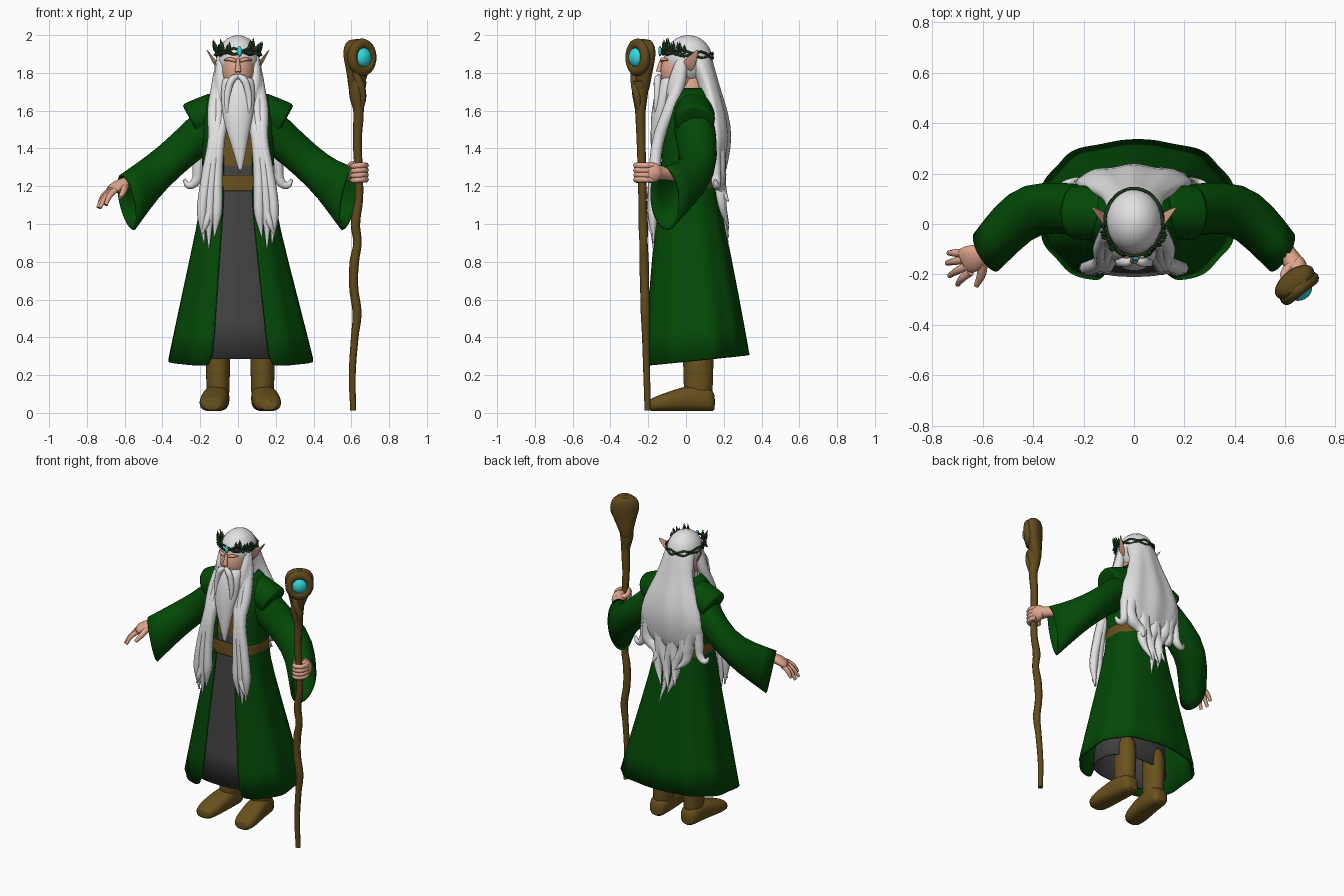
import bpy, bmesh, math, random
from mathutils import Vector as V

if "Cube" in bpy.data.objects:
    bpy.data.objects.remove(bpy.data.objects["Cube"])
random.seed(4)


def material(name, r, g, b):
    m = bpy.data.materials.new(name)
    m.use_nodes = True
    m.diffuse_color = (r, g, b, 1)
    m.node_tree.nodes["Principled BSDF"].inputs["Base Color"].default_value = (r, g, b, 1)
    return m


GREEN = material("green cloth", .001, .066, .002)
GREY = material("grey cloth", .056, .056, .058)
BROWN = material("brown leather", .14, .082, .012)
WOOD = material("staff wood", .12, .07, .012)
SKIN = material("skin", .74, .38, .27)
WHITE = material("white hair", .76, .76, .76)
CYAN = material("cyan gem", .03, .7, .76)
LEAF = material("dark leaf", .014, .04, .014)


def finish(ob, mat, angle=50):
    ob.data.materials.append(mat)
    bpy.ops.object.select_all(action='DESELECT')
    ob.select_set(True)
    bpy.context.view_layer.objects.active = ob
    bpy.ops.object.shade_smooth_by_angle(angle=math.radians(angle))
    return ob


def loft(name, rings, mat, closed=True, caps=True, thick=0):
    """Skin a list of equal point rings."""
    bm = bmesh.new()
    rows = [[bm.verts.new(p) for p in r] for r in rings]
    n = len(rows[0])
    for a, b in zip(rows, rows[1:]):
        for i in range(n if closed else n - 1):
            j = (i + 1) % n
            bm.faces.new((a[i], a[j], b[j], b[i]))
    if caps and closed:
        bm.faces.new(rows[0])
        bm.faces.new(rows[-1])
    bmesh.ops.recalc_face_normals(bm, faces=bm.faces)
    me = bpy.data.meshes.new(name)
    bm.to_mesh(me)
    bm.free()
    ob = bpy.data.objects.new(name, me)
    bpy.context.collection.objects.link(ob)
    finish(ob, mat)
    ob.modifiers.new("soft", 'SUBSURF').levels = 1
    if thick:
        s = ob.modifiers.new("thickness", 'SOLIDIFY')
        s.thickness, s.offset = thick, 0
    return ob


def ring(c, u, v, n=16, p=1):
    """Section spanned by two half axes; p below 1 squares it off."""
    c, u, v = V(c), V(u), V(v)
    soft = lambda k: math.copysign(abs(k) ** p, k)
    return [c + u * soft(math.cos(t)) + v * soft(math.sin(t)) for t in (i * math.tau / n for i in range(n))]


def body(z, rx, yf, yb, gap=0, p=.8, n=48, tilt=0, pleat=0, shift=0):
    """Horizontal rounded section; a gap leaves the front open."""
    cy, ry = (yf + yb) / 2, (yb - yf) / 2
    a0 = math.asin((gap / rx) ** (1 / p)) if gap else 0
    pts = []
    for i in range(n):
        a = a0 + (math.tau - 2 * a0) * i / (n - 1 if gap else n)
        s, c = math.sin(a), math.cos(a)
        k = 1 + pleat * math.cos(10 * a)
        y = cy - k * ry * math.copysign(abs(c) ** p, c)
        pts.append(V((shift + k * rx * math.copysign(abs(s) ** p, s), y, z + tilt * y)))
    return pts


def tube(name, pts, radii, mat, cyclic=False, res=5):
    """Tapered smooth tube through the points."""
    cu = bpy.data.curves.new(name, 'CURVE')
    cu.dimensions, cu.bevel_depth, cu.bevel_resolution, cu.resolution_u = '3D', 1, 2, res
    cu.use_fill_caps = True
    sp = cu.splines.new('BEZIER')
    sp.bezier_points.add(len(pts) - 1)
    sp.use_cyclic_u = cyclic
    for i, (b, p) in enumerate(zip(sp.bezier_points, pts)):
        b.co = p
        b.handle_left_type = b.handle_right_type = 'AUTO'
        b.radius = radii[i] if isinstance(radii, (list, tuple)) else radii
    ob = bpy.data.objects.new(name, cu)
    bpy.context.collection.objects.link(ob)
    bpy.ops.object.select_all(action='DESELECT')
    ob.select_set(True)
    bpy.context.view_layer.objects.active = ob
    bpy.ops.object.convert(target='MESH')
    return finish(bpy.context.object, mat)


def ball(name, c, size, mat, rot=(0, 0, 0), seg=24):
    bpy.ops.mesh.primitive_uv_sphere_add(segments=seg, ring_count=seg // 2, radius=1, location=c, rotation=rot)
    ob = bpy.context.object
    ob.name, ob.scale = name, size
    return finish(ob, mat)


# Coat, tunic and belt
coat = [(.272, .38, -.235, .325, .15, .1, .02, .015), (.6, .305, -.205, .27, .125, .06, .02, .008),
        (1.0, .21, -.168, .195, .085, 0, .012, 0), (1.2, .175, -.132, .155, .072, 0, 0, 0),
        (1.4, .185, -.13, .16, .078, 0, 0, 0), (1.58, .2, -.11, .155, .085, 0, 0, 0),
        (1.66, .17, -.08, .15, .08, 0, 0, 0), (1.715, .11, -.06, .12, .07, 0, 0, 0)]
loft("coat", [body(z, rx, f, b, g, tilt=t, pleat=p, shift=s) for z, rx, f, b, g, t, p, s in coat],
     GREEN, closed=False, thick=.016)
tunic = loft("tunic", [body(*s) for s in [(.285, .25, -.205, .12), (.7, .21, -.175, .12), (1.15, .15, -.13, .12),
             (1.34, .15, -.122, .12), (1.35, .15, -.122, .12), (1.62, .13, -.095, .1)]], GREY, caps=False, thick=.01)
tunic.data.materials.append(BROWN)
for f in tunic.data.polygons:
    f.material_index = int(f.center.z > 1.342)
loft("belt", [body(z, .185, -.14, .166) for z in (1.175, 1.185, 1.25, 1.26)], BROWN, caps=False, thick=.012)

# Sleeves, shoulder caps, boots, ears and side hair
for s in (-1, 1):
    side = "left" if s > 0 else "right"
    arm = [((.15, .04, 1.66), (.13, .04, 1.40), .105, 90), ((.27, .06, 1.545), (.24, .06, 1.32), .1, 85),
           ((.41, .075, 1.405), (.40, .065, 1.18), .1, 68), ((.52, -.015, 1.325), (.48, -.01, 1.08), .095, 60),
           ((.615, -.12, 1.26 + .04 * (s > 0)), (.555, -.1, .97), .085, 62)]
    rings = []
    for top, bot, w, deg in arm:
        top, bot, a = V(top), V(bot), math.radians(deg)
        r = ring((top + bot) / 2, (top - bot) / 2, V((math.cos(a), math.sin(a), 0)) * w, 20)
        rings.append([V((s * p.x, p.y, p.z)) for p in r])
    loft(side + "_sleeve", rings, GREEN, caps=False, thick=.012)
    cap = [ring((s * x, .045, z), (s * d, 0, h), (0, w, 0), 20)
           for x, z, d, h, w in [(.02, 1.625, .01, .06, .06), (.1, 1.61, .015, .1, .095),
                                 (.18, 1.57, .03, .1, .112), (.25, 1.545, .05, .09, .108), (.245, 1.54, .045, .08, .096)]]
    loft(side + "_shoulder_cap", cap, GREEN)
    loft(side + "_boot_shaft", [ring((s * .118 + .012, .065, z), (r, 0, 0), (0, r * 1.25, 0))
         for z, r in [(.03, .062), (.14, .062), (.28, .067), (.45, .067)]], BROWN)
    loft(side + "_boot_foot", [ring((s * x + .012, y, .008 + h / 2), (w, 0, 0), (0, 0, h / 2), p=.75)
         for y, x, w, h in [(.155, .12, .04, .09), (.13, .12, .064, .13), (.03, .125, .07, .145),
                            (-.08, .14, .076, .11), (-.16, .147, .072, .08), (-.205, .15, .05, .06)]], BROWN)
    ear = [((.092, .0, 1.815), .012, .03), ((.115, .015, 1.845), .012, .032),
           ((.14, .04, 1.885), .008, .018), ((.168, .065, 1.925), .002, .003)]
    loft(side + "_ear", [ring((s * c[0], c[1], c[2]), (s * a, a, 0), (0, b, -b * .5), 10) for c, a, b in ear], SKIN)
    # Front locks: three overlapping wavy strands per side
    for k, (dx, end) in enumerate([(-.026, .93), (.002, .87), (.028, .9)]):
        x = lambda v: s * (v + dx)
        wave = (k - 1) * .012
        tube(f"{side}_front_lock_{k}", [(s * .086, -.015, 1.9), (s * (.096 + dx * .25), -.045 + wave, 1.76),
             (x(.1), -.09, 1.6), (x(.113 - wave), -.145, 1.45), (x(.137), -.168, 1.25),
             (x(.15 + wave), -.175, 1.06), (x(.152), -.172, end)],
             [.024, .034, .034, .031, .03, .028, .004], WHITE)
    tube(side + "_lock_tip", [(s * .15, -.18, 1.08), (s * .17, -.19, 1.0), (s * .195, -.18, .94)], [.02, .017, .003], WHITE)
    tube(side + "_hair_curl", [(s * .2, .15, 1.42), (s * .21, .155, 1.3), (s * .225, .16, 1.225), (s * .26, .16, 1.205),
         (s * .285, .155, 1.235)], [.035, .032, .027, .02, .008], WHITE)
    tube(side + "_moustache", [(0, -.142, 1.785), (s * .03, -.15, 1.765), (s * .053, -.152, 1.7), (s * .06, -.158, 1.63),
         (s * .05, -.165, 1.56)], [.012, .02, .019, .014, .003], WHITE)
    tube(side + "_brow", [(s * .012, -.127, 1.862), (s * .04, -.125, 1.872), (s * .072, -.098, 1.868)], [.008, .011, .005], SKIN)

# Head and beard
ball("face", (0, -.035, 1.81), (.09, .1, .13), SKIN)
tube("nose", [(0, -.125, 1.875), (0, -.137, 1.84), (0, -.143, 1.805)], [.008, .012, .017], SKIN)
loft("neck", [ring((0, .03, z), (.078, 0, 0), (0, .075, 0)) for z in (1.6, 1.7, 1.82)], SKIN)
loft("beard", [ring((x, y, z), (a, 0, 0), (0, b, 0)) for z, x, y, a, b in
     [(1.79, 0, -.08, .078, .04), (1.74, 0, -.098, .092, .055), (1.65, 0, -.12, .092, .055), (1.57, 0, -.14, .082, .047),
      (1.48, 0, -.15, .06, .038), (1.38, .01, -.16, .034, .028), (1.27, .012, -.165, .007, .007)]], WHITE)
ball("hair_cap", (0, .012, 1.87), (.112, .128, .13), WHITE)

# Back hair with grooves, then loose tips
rings = []
for z, w, y, d in [(1.93, .08, .045, .08), (1.86, .11, .07, .072), (1.78, .118, .105, .058), (1.69, .145, .13, .058),
                   (1.59, .19, .148, .072), (1.46, .24, .162, .08), (1.34, .232, .155, .066), (1.23, .15, .15, .05)]:
    r = ring((0, y, z), (w, 0, 0), (0, d, 0), 56)
    k = min(.07, max(0, 1.9 - z) * .25)
    rings.append([V((p.x, y + (p.y - y) * (1 + k * math.cos(i * math.tau / 7)), z)) for i, p in enumerate(r)])
loft("back_hair", rings, WHITE)
for i, (x, end) in enumerate([(-.15, 1.12), (-.09, 1.0), (-.045, .93), (0, .97), (.045, .87), (.09, .98), (.15, 1.12)]):
    bend = .018 * (-1) ** i
    tube(f"hair_tip_{i}", [(x * 1.1, .165, 1.4), (x + bend, .17, 1.26), (x * .75 - bend, .185, (end + 1.26) / 2),
         (x * .6 + bend, .225, end)], [.045, .044, .03, .003], WHITE)

# Circlet of two twining stems, leaves and a gem
for k in range(2):
    pts = []
    for i in range(32):
        a = i * math.tau / 32
        w = .006 * math.sin(8 * a + k * math.pi)
        pts.append(((.114 + w / 3) * math.sin(a), .008 - .133 * math.cos(a), 1.892 + k * .02 + .012 * math.cos(a) + w))
    tube(f"circlet_stem_{k}", pts, .0065, LEAF, True, 3)
for s in (-1, 1):
    for i in range(14):
        a = s * (.35 + i * .085)
        base = V((.114 * math.sin(a), .008 - .135 * math.cos(a), 1.9 + .014 * math.cos(a)))
        out = V((math.sin(a) * .018 + s * random.uniform(-.014, .014), -math.cos(a) * .01,
                 random.uniform(.035, .08) if i % 3 else -.014))
        tube(f"circlet_leaf_{s}_{i}", [base, base + out * .5, base + out], [.005, .01, .001], LEAF, res=3)
ball("circlet_gem", (.008, -.138, 1.915), (.014, .009, .028), CYAN, seg=12)

# Open hand
loft("right_palm", [ring(c, (a * .5, -a, 0), (-b * .5, 0, b)) for c, a, b in
     [((-.54, -.09, 1.22), .034, .03), ((-.59, -.115, 1.22), .034, .03), ((-.64, -.135, 1.2), .052, .028),
      ((-.685, -.155, 1.17), .052, .02)]], SKIN)
for i, (x, y, z) in enumerate([(-.735, -.115, 1.11), (-.742, -.155, 1.085), (-.732, -.205, 1.085), (-.70, -.24, 1.1)]):
    root = V((-.67 + i * .007, -.115 - i * .025, 1.18))
    tip = V((x, y, z))
    tube(f"right_finger_{i}", [root, (root + tip) / 2 + V((-.006, 0, .008)), tip], [.017, .015, .01], SKIN)
tube("right_thumb", [(-.6, -.15, 1.2), (-.605, -.2, 1.175), (-.625, -.245, 1.14)], [.022, .018, .011], SKIN)

# Gripping hand
tube("left_wrist", [(.56, -.05, 1.26), (.61, -.12, 1.27), (.64, -.17, 1.275)], [.034, .036, .044], SKIN)
ball("left_palm", (.65, -.185, 1.272), (.038, .06, .055), SKIN)
for i in range(4):
    z = 1.31 - i * .025
    tube(f"left_finger_{i}", [(.665, -.175, z), (.676, -.225, z), (.65, -.262, z), (.612, -.25, z - .004), (.603, -.215, z - .004)],
         [.016, .016, .016, .015, .012], SKIN)
tube("left_thumb", [(.625, -.16, 1.29), (.595, -.205, 1.31), (.62, -.25, 1.325)], [.02, .016, .011], SKIN)

# Staff: crooked shaft with a twisted neck
path = [(.61, .012, .016), (.605, .2, .018), (.618, .4, .02), (.63, .53, .024), (.613, .66, .024), (.616, .8, .025),
        (.632, .9, .022), (.622, 1.0, .025), (.64, 1.13, .022), (.637, 1.3, .022), (.632, 1.45, .024), (.638, 1.6, .028),
        (.63, 1.69, .042), (.638, 1.76, .044)]
tube("staff_shaft", [(x, -.203 - .024 * z, z) for x, z, r in path], [r for x, z, r in path], WOOD)
tube("staff_twist", [(.645, -.25, 1.58), (.66, -.258, 1.67), (.65, -.27, 1.73), (.615, -.275, 1.81)],
     [.01, .02, .022, .018], WOOD)

# Staff head: flattened bulb with a hollow front holding a gem
turn = math.radians(38)
face = V((math.sin(turn), -math.cos(turn), 0))
across = V((math.cos(turn), math.sin(turn), 0))
centre = V((.648, -.245, 1.882))
loft("staff_head", [ring(V((.648 - lean, -.245, z)) - face * .018, across * w, face * d)
     for z, w, d, lean in [(1.68, .035, .03, .016), (1.75, .05, .04, .01), (1.82, .074, .046, .002),
                           (1.89, .098, .052, 0), (1.945, .092, .052, 0), (1.982, .058, .036, 0)]], WOOD)
bpy.ops.mesh.primitive_torus_add(major_radius=.064, minor_radius=.027, major_segments=32, minor_segments=12,
                                 location=centre + face * .013, rotation=(math.pi / 2, 0, turn))
rim = bpy.context.object
rim.name, rim.scale = "staff_rim", (1, 1.1, 1)
finish(rim, WOOD)
ball("staff_gem", centre + face * .02, (.05, .04, .052), CYAN, (0, 0, turn))
